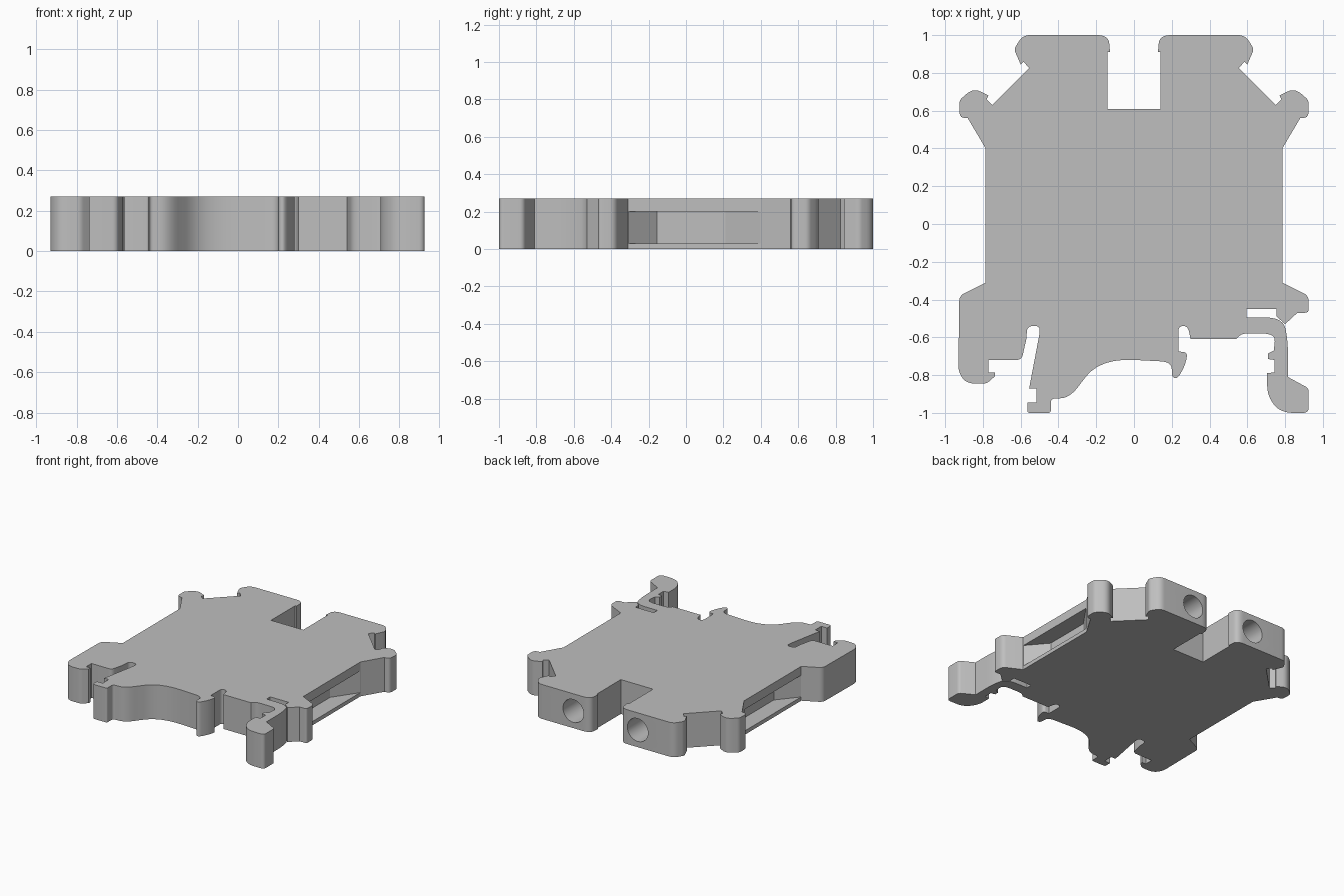
import bpy
import bmesh
from mathutils import Vector, Matrix

if "Cube" in bpy.data.objects:
    bpy.data.objects.remove(bpy.data.objects["Cube"], do_unlink=True)

THICK = 0.27

grey = bpy.data.materials.new("housing_grey")
grey.use_nodes = True
colour = (0.52, 0.52, 0.52, 1)
grey.diffuse_color = colour
grey.node_tree.nodes["Principled BSDF"].inputs["Base Color"].default_value = colour


def rounded(points, steps=6):
    """Turn (x, y[, corner size]) points into an outline with rounded corners."""
    out = []
    for i, p in enumerate(points):
        here = Vector(p[:2])
        if len(p) < 3:
            out.append(here)
            continue
        ends = []
        for q in (points[i - 1], points[(i + 1) % len(points)]):
            to = Vector(q[:2]) - here
            ends.append(here + to.normalized() * min(p[2], to.length * 0.48))
        for k in range(steps + 1):
            t = k / steps
            out.append(ends[0] * (1 - t) ** 2 + here * 2 * t * (1 - t) + ends[1] * t * t)
    return out


def mirror(points):
    return [(-p[0], *p[1:]) for p in reversed(points)]


def prism(name, outline, z0, z1):
    bm = bmesh.new()
    face = bm.faces.new([bm.verts.new((p[0], p[1], z0)) for p in outline])
    grown = bmesh.ops.extrude_face_region(bm, geom=[face])["geom"]
    tops = [v for v in grown if isinstance(v, bmesh.types.BMVert)]
    bmesh.ops.translate(bm, verts=tops, vec=(0, 0, z1 - z0))
    return finish(name, bm)


def finish(name, bm):
    bmesh.ops.recalc_face_normals(bm, faces=bm.faces)
    mesh = bpy.data.meshes.new(name)
    bm.to_mesh(mesh)
    bm.free()
    mesh.materials.append(grey)
    obj = bpy.data.objects.new(name, mesh)
    bpy.context.collection.objects.link(obj)
    return obj


def cut(target, cutter):
    mod = target.modifiers.new("cut", "BOOLEAN")
    mod.operation = "DIFFERENCE"
    mod.solver = "EXACT"
    mod.object = cutter
    bpy.context.view_layer.objects.active = target
    bpy.ops.object.modifier_apply(modifier=mod.name)
    bpy.data.objects.remove(cutter, do_unlink=True)


# Side profile from the rear notch down to the shoulder, shared by both sides
shoulder = [
    (.14, .61), (.14, .91), (.127, .91), (.135, 1, .06), (.59, 1, .04),
    (.635, .925, .02), (.6, .845), (.585, .86), (.555, .825), (.75, .63),
    (.78, .66), (.77, .68), (.85, .72, .05), (.925, .655, .02),
    (.925, .565, .04), (.88, .56), (.785, .4), (.785, -.31), (.925, -.38, .03),
]

# Spring clip on the right foot
spring_clip = [
    (.925, -.47, .02), (.865, -.47), (.8, -.53), (.755, -.49), (.755, -.45),
    (.595, -.45), (.595, -.495), (.79, -.495, .13), (.815, -.62, .07),
    (.815, -.81), (.925, -.87, .02), (.925, -1, .03), (.775, -1, .07),
    (.705, -.91, .08), (.705, -.79), (.745, -.785), (.745, -.72), (.71, -.715),
    (.71, -.685), (.74, -.67), (.75, -.58, .07), (.57, -.58, .03), (.54, -.61),
]

# Rail seat with hooks and the long shallow arch
rail_seat = [
    (.3, -.61), (.285, -.54, .03), (.235, -.54, .03), (.235, -.675),
    (.285, -.68, .03), (.27, -.75, .04), (.23, -.82, .03), (.2, -.81, .02),
    (.2, -.73, .06), (-.18, -.71, .2), (-.34, -.92, .07), (-.44, -.925, .02),
    (-.44, -1, .015), (-.565, -1, .015), (-.565, -.945), (-.515, -.945),
    (-.515, -.87), (-.555, -.87),
]

# Left foot
left_foot = [
    (-.5, -.58), (-.5, -.54, .025), (-.565, -.54, .03), (-.57, -.61),
    (-.595, -.72, .03), (-.77, -.72), (-.77, -.785), (-.735, -.785),
    (-.735, -.805), (-.78, -.845, .02), (-.89, -.845, .06), (-.93, -.78, .03),
]

outline = rounded(shoulder + spring_clip + rail_seat + left_foot + mirror(shoulder))
housing = prism("terminal_housing", outline, 0, THICK)

# Tapered pocket in each long side
pocket = [(.84, -.308), (.785, -.308), (.655, -.155), (.655, .21), (.785, .397), (.84, .397)]
for shape in (pocket, mirror(pocket)):
    cut(housing, prism("pocket_cutter", shape, .03, .2))

# Round screw hole in each rear tab
for side in (-1, 1):
    bm = bmesh.new()
    bmesh.ops.create_cone(
        bm, cap_ends=True, segments=32, radius1=.09, radius2=.09, depth=.6,
        matrix=Matrix.Translation((side * .28, 1, THICK / 2)) @ Matrix.Rotation(1.5707963, 4, "X"))
    cut(housing, finish("hole_cutter", bm))

# Smooth the rounded corners, keep hard edges crisp
bpy.ops.object.select_all(action="DESELECT")
housing.select_set(True)
bpy.context.view_layer.objects.active = housing
bpy.ops.object.shade_smooth_by_angle(angle=0.5)
